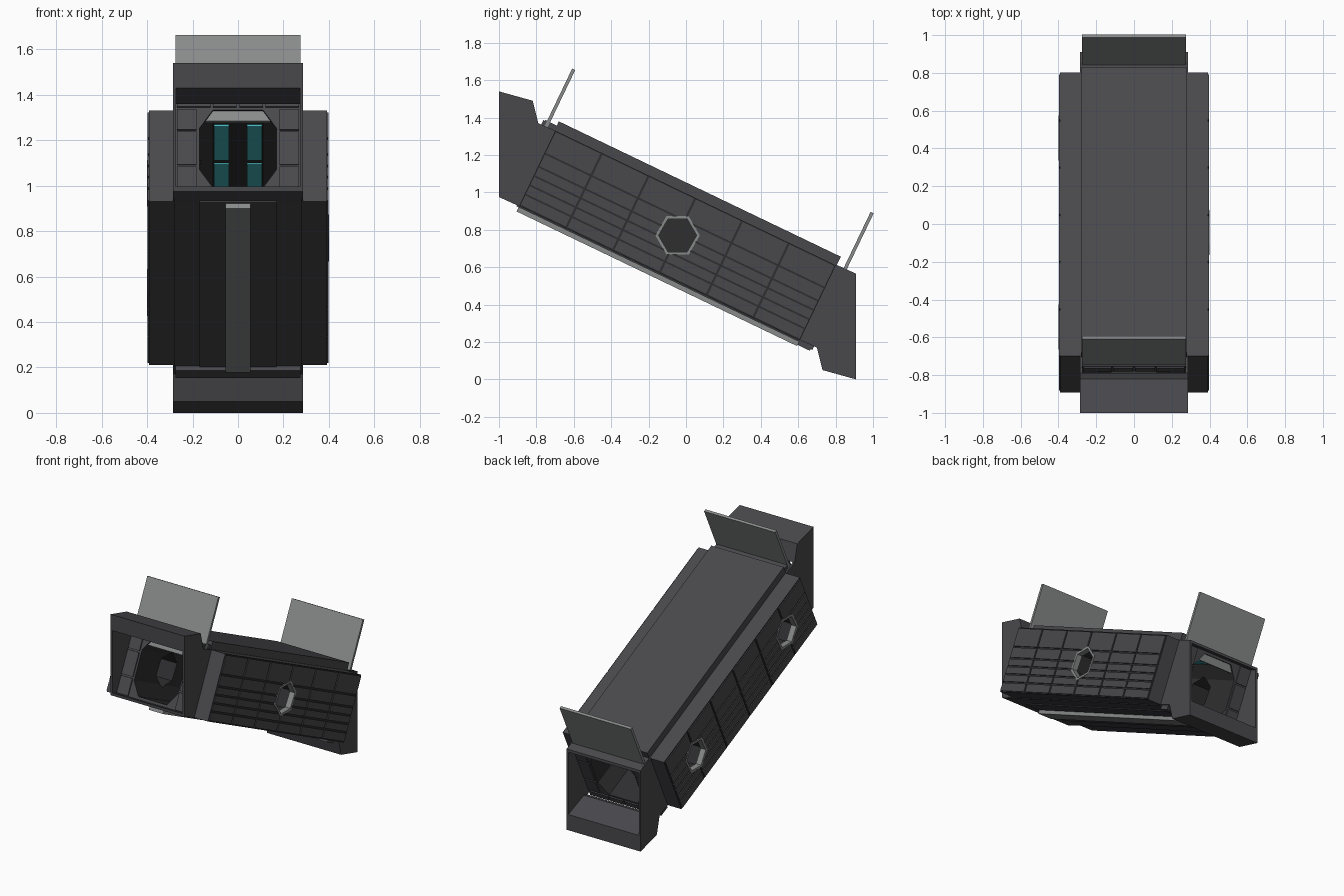
import bpy, bmesh, math
from mathutils import Vector

if "Cube" in bpy.data.objects:
    bpy.data.objects.remove(bpy.data.objects["Cube"])

# The corridor slopes down toward +y: u runs along it, v is perpendicular, centre at (CY, CZ)
T = math.radians(25.64)
CY, CZ = -0.045, 0.77
CO, SI = math.cos(T), math.sin(T)


def P(x, u, v):
    return Vector((x, CY + u * CO + v * SI, CZ - u * SI + v * CO))


def material(name, rgb):
    m = bpy.data.materials.new(name)
    m.diffuse_color = (*rgb, 1)
    m.use_nodes = True
    m.node_tree.nodes["Principled BSDF"].inputs["Base Color"].default_value = m.diffuse_color
    return m


BODY = material("hull grey", (0.066, 0.066, 0.073))
DARK = material("dark recess", (0.028, 0.028, 0.03))
LIGHT = material("light metal", (0.25, 0.26, 0.255))
TEAL = material("teal light", (0.06, 0.46, 0.51))


def finish(name, bm, *mats):
    bmesh.ops.recalc_face_normals(bm, faces=bm.faces)
    me = bpy.data.meshes.new(name)
    bm.to_mesh(me)
    bm.free()
    for m in mats:
        me.materials.append(m)
    ob = bpy.data.objects.new(name, me)
    bpy.context.collection.objects.link(ob)
    return ob


def loft(bm, a, b):
    """Closed solid between two matching loops."""
    va, vb = [bm.verts.new(p) for p in a], [bm.verts.new(p) for p in b]
    n = len(va)
    bm.faces.new(va)
    bm.faces.new(vb[::-1])
    for i in range(n):
        bm.faces.new((va[i], vb[i], vb[(i + 1) % n], va[(i + 1) % n]))


def box(bm, x0, x1, u0, u1, v0, v1):
    q = [(u0, v0), (u1, v0), (u1, v1), (u0, v1)]
    loft(bm, [P(x0, *p) for p in q], [P(x1, *p) for p in q])


def ring(bm, inner, outer, fn, t0, t1):
    """Tube with a hole; returns the faces of the hole."""
    L = [[bm.verts.new(fn(a, b, t)) for a, b in loop] for t in (t0, t1) for loop in (inner, outer)]
    i0, o0, i1, o1 = L
    n, hole = len(inner), []
    for k in range(n):
        j = (k + 1) % n
        hole.append(bm.faces.new((i0[k], i0[j], i1[j], i1[k])))
        bm.faces.new((o0[k], o1[k], o1[j], o0[j]))
        bm.faces.new((i0[k], o0[k], o0[j], i0[j]))
        bm.faces.new((i1[k], i1[j], o1[j], o1[k]))
    return hole


def across(x, v, u):
    return P(x, u, v)


def sideways(u, v, x):
    return P(x, u, v)


OCT = [(.11, .19), (.17, .1), (.17, -.1), (.11, -.19),
       (-.11, -.19), (-.17, -.1), (-.17, .1), (-.11, .19)]


def rect(w, top, bot):
    return [(w, top), (w, .1), (w, -.1), (w, bot), (-w, bot), (-w, -.1), (-w, .1), (-w, top)]


def hexagon(r, cu):
    return [(cu + r * math.cos(T + k * math.pi / 3), r * math.sin(T + k * math.pi / 3)) for k in range(6)]


def cut(ob, cutter):
    m = ob.modifiers.new("window", 'BOOLEAN')
    m.operation, m.solver, m.object = 'DIFFERENCE', 'EXACT', cutter
    m.material_mode = 'TRANSFER'


# Central corridor shell with dark inside
bm = bmesh.new()
for f in ring(bm, OCT, rect(.28, .275, -.226), across, -.836, .836):
    f.material_index = 1
shell = finish("corridor_shell", bm, BODY, DARK)

# Side pods: core, raised panels, windows (one on the right, two on the left)
ROWS = [-.22, -.155, -.1, -.045, .01, .088, .22]
CELL = 1.664 / 6
for side, word, wins in ((1, "right", [0]), (-1, "left", [-2 * CELL, 2 * CELL])):
    bm = bmesh.new()
    for cu in wins:
        h = hexagon(.116, cu)
        loft(bm, [P(side * .12, *p) for p in h], [P(side * .45, *p) for p in h])
    cutter = finish(word + "_window_cutter", bm, DARK)
    cutter.hide_render = True
    cutter.hide_set(True)

    bm = bmesh.new()
    box(bm, side * .277, side * .391, -.832, .832, -.222, .222)
    bm.normal_update()
    for f in bm.faces:
        if abs(f.calc_center_median().x) > .38:
            f.material_index = 1
    core = finish(word + "_pod", bm, BODY, DARK)

    bm = bmesh.new()
    for c in range(6):
        u = -.832 + c * CELL
        for lo, hi in zip(ROWS, ROWS[1:]):
            box(bm, side * .388, side * .398, u + .006, u + CELL - .006, lo + .005, hi - .005)
    panels = finish(word + "_pod_panels", bm, BODY)
    for ob in (shell, core, panels):
        cut(ob, cutter)

    bm = bmesh.new()
    for cu in wins:
        ring(bm, hexagon(.102, cu), hexagon(.119, cu), sideways, side * .36, side * .4)
    finish(word + "_window_rims", bm, LIGHT)

# Underside plate and rail
bm = bmesh.new()
box(bm, -.17, .17, -.845, .845, -.232, -.2)
finish("underside_plate", bm, BODY)
bm = bmesh.new()
box(bm, -.055, .055, -.832, .832, -.257, -.21)
finish("underside_rail", bm, LIGHT)

# Ceiling lights inside
bm = bmesh.new()
for s in (-1, 1):
    for c in (-.58, -.19, .19, .58):
        box(bm, s * .04, s * .105, c - .175, c + .175, .182, .192)
finish("ceiling_lights", bm, TEAL)

# End frames: the rear one is the front one turned half round
HOOD = [(-1, 1.54), (-.82, 1.49), (-.79, 1.37), (-.83, 1.36), (-1, 1.43)]
CHEEK = [(-1, .975), (-1, 1.54), (-.82, 1.49), (-.79, 1.37), (-.70, 1.33), (-.89, .93)]
SILL = [(-1, .975), (-1, .995), (-.87, .94), (-.89, .925)]
for s, word in ((1, "front"), (-1, "rear")):
    def spin(x, y, z):
        return Vector((x, y, z)) if s == 1 else Vector((x, 2 * CY - y, 2 * CZ - z))

    bm = bmesh.new()
    for prof, x0, x1 in ((HOOD, -.28, .28), (SILL, -.28, .28), (CHEEK, .272, .286), (CHEEK, -.272, -.286)):
        loft(bm, [spin(x0, *p) for p in prof], [spin(x1, *p) for p in prof])
    finish(word + "_frame", bm, BODY)

    # Doorway wall with octagonal opening
    bm = bmesh.new()
    for f in ring(bm, OCT, rect(.274, .225 if s < 0 else .25, -.224 if s > 0 else -.25),
                  across, -s * .905, -s * .83):
        f.material_index = 1
    finish(word + "_doorway", bm, BODY, DARK)

    # Raised tiles round the doorway
    bm = bmesh.new()
    for m in (-1, 1):
        for lo, hi in ((-.205, -.09), (-.08, .08), (.09, .19)):
            box(bm, m * .182, m * .268, -s * .914, -s * .9, s * lo, s * hi)
        for a, b in ((.006, .11), (.12, .268)):
            box(bm, m * a, m * b, -s * .914, -s * .9, s * .202, s * (.245 if s > 0 else .24))
    finish(word + "_doorway_tiles", bm, BODY)

    # Raised sliding door
    bm = bmesh.new()
    box(bm, -.275, .275, -s * .885 - .009, -s * .885 + .009, .14, .56)
    finish(word + "_sliding_door", bm, LIGHT)
